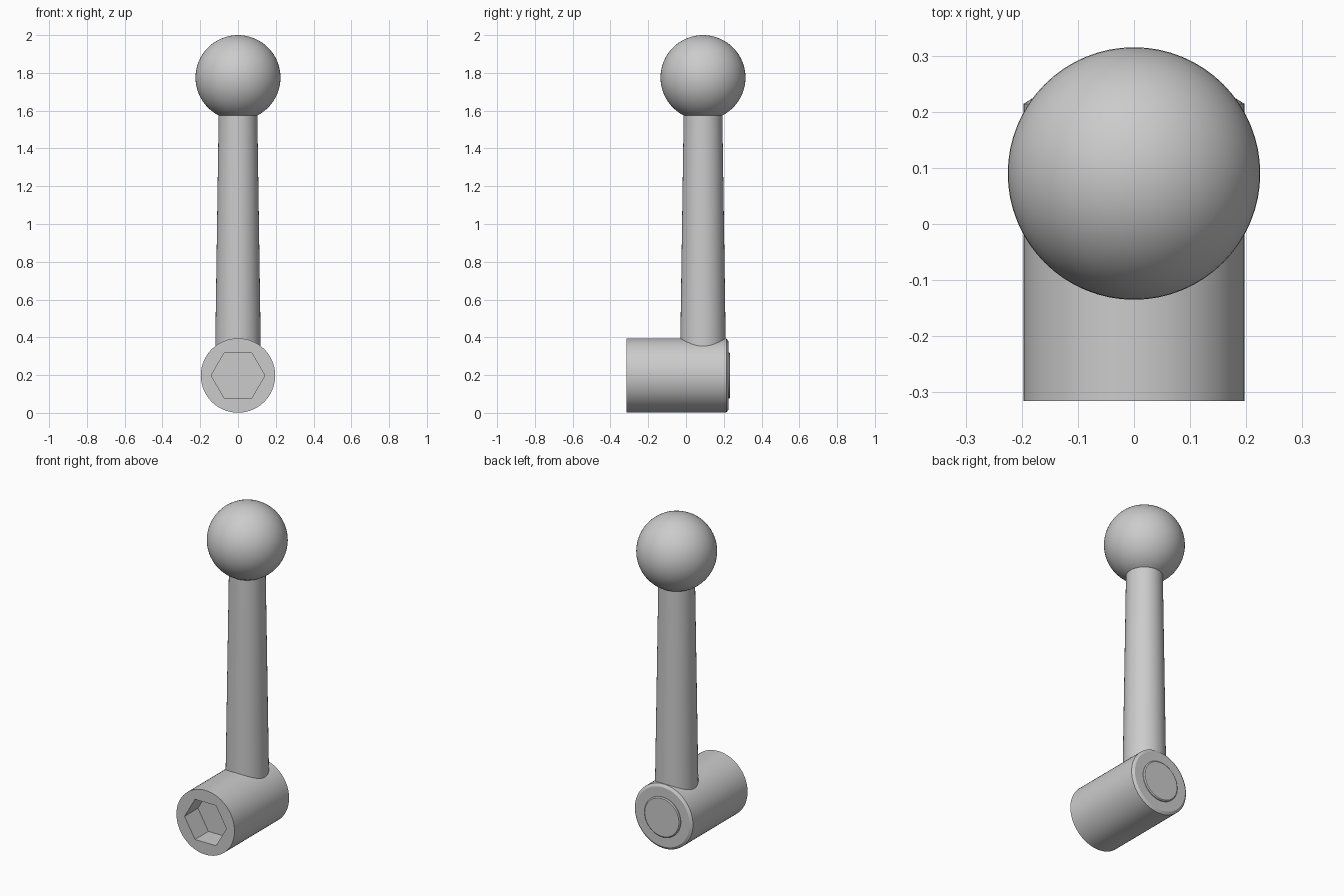
import bpy, bmesh
from math import radians, cos, sin, tau
from mathutils import Matrix, Vector

default = bpy.data.objects.get("Cube")
if default:
    bpy.data.objects.remove(default)

# One satin grey for the whole handle
grey = bpy.data.materials.new("satin grey")
grey.use_nodes = True
colour = (0.6, 0.6, 0.6, 1)
grey.diffuse_color = colour
grey.node_tree.nodes["Principled BSDF"].inputs["Base Color"].default_value = colour

HUB_Z = 0.198
STEM_Y = 0.09
ALONG_Y = Matrix.Translation((0, 0, HUB_Z)) @ Matrix.Rotation(radians(-90), 4, "X")
UPRIGHT = Matrix.Translation((0, STEM_Y, 0))


def finish(name, bm, matrix):
    bm.transform(matrix)
    bmesh.ops.recalc_face_normals(bm, faces=bm.faces)
    mesh = bpy.data.meshes.new(name)
    bm.to_mesh(mesh)
    bm.free()
    mesh.materials.append(grey)
    obj = bpy.data.objects.new(name, mesh)
    bpy.context.collection.objects.link(obj)
    return obj


def turned(name, profile, matrix, sides=64):
    """Solid of stacked rings from (radius, height) pairs, capped at both ends."""
    bm = bmesh.new()
    rings = [[bm.verts.new((r * cos(tau * i / sides), r * sin(tau * i / sides), h))
              for i in range(sides)] for r, h in profile]
    for low, high in zip(rings, rings[1:]):
        for i in range(sides):
            j = (i + 1) % sides
            bm.faces.new((low[i], low[j], high[j], high[i]))
    bm.faces.new(rings[0])
    bm.faces.new(rings[-1])
    return finish(name, bm, matrix)


def smooth(obj):
    bpy.ops.object.select_all(action="DESELECT")
    bpy.context.view_layer.objects.active = obj
    obj.select_set(True)
    bpy.ops.object.shade_smooth_by_angle(angle=radians(25))


# Hub with a chamfered back edge
hub = turned("hub", [(0.197, -0.315), (0.197, 0.214), (0.181, 0.224)], ALONG_Y)

# Hexagonal socket cut into the front of the hub
cutter = turned("socket_cutter", [(0.142, -0.4), (0.142, -0.185)], ALONG_Y, sides=6)
cutter.hide_render = True
cut = hub.modifiers.new("socket", "BOOLEAN")
cut.operation = "DIFFERENCE"
cut.solver = "EXACT"
cut.object = cutter
bpy.context.view_layer.objects.active = hub
bpy.ops.object.modifier_apply(modifier=cut.name)
bpy.data.objects.remove(cutter)

# Raised round cap on the back of the hub
cap = turned("back_cap", [(0.122, 0.2), (0.122, 0.229), (0.116, 0.234)], ALONG_Y)

# Tapered stem running from the hub into the ball
stem = turned("stem", [(0.122, 0.25), (0.102, 1.6)], UPRIGHT)

# Ball grip
bm = bmesh.new()
bmesh.ops.create_uvsphere(bm, u_segments=64, v_segments=32, radius=0.225)
ball = finish("ball_grip", bm, Matrix.Translation(Vector((0, STEM_Y, 1.775))))

for part in (hub, cap, stem, ball):
    smooth(part)
